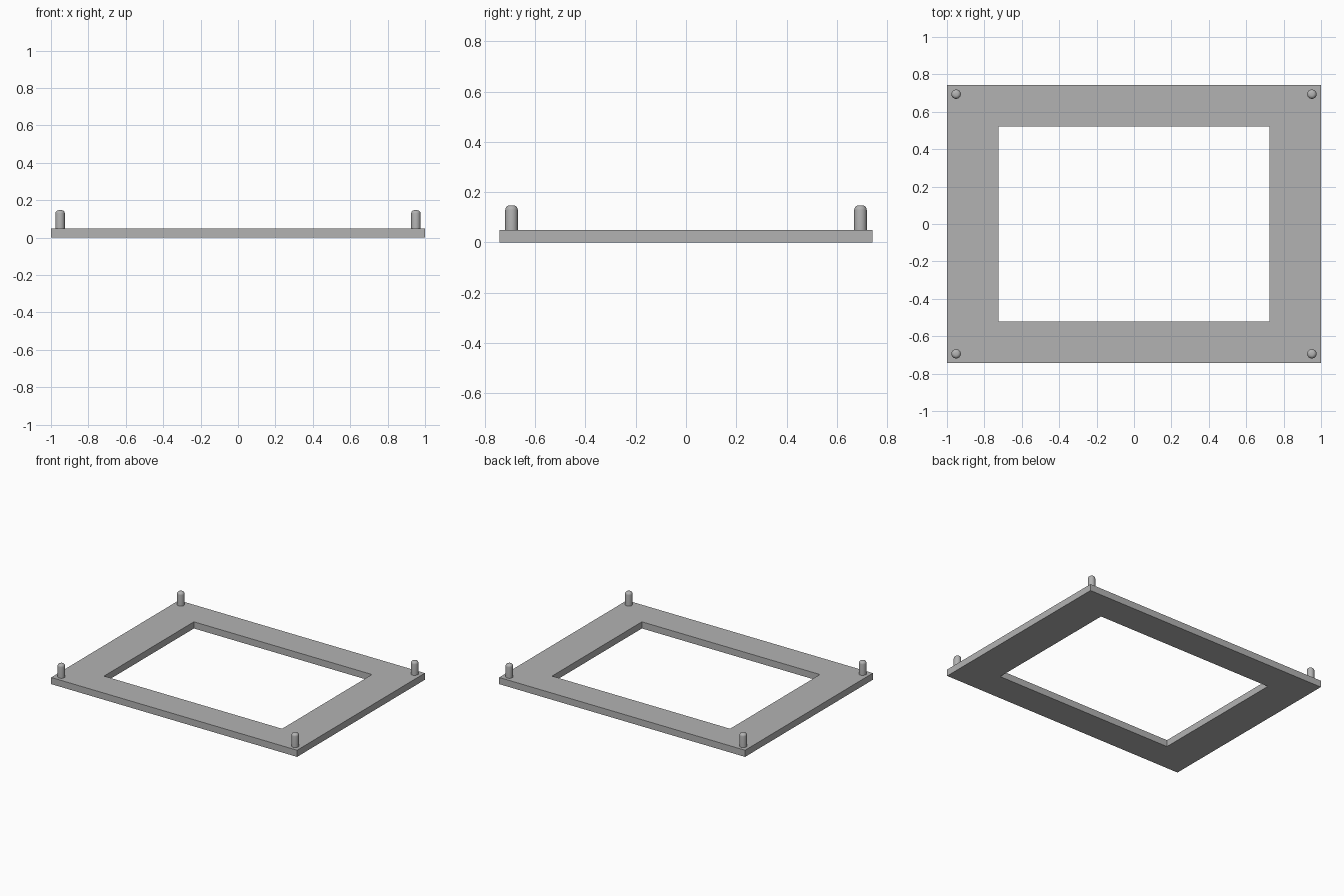
import bpy
import bmesh
import math
from mathutils import Matrix

cube = bpy.data.objects.get("Cube")
if cube:
    bpy.data.objects.remove(cube, do_unlink=True)

THICK = 0.049
PEG_TOP = 0.147
PEG_RADIUS = 0.025

grey = bpy.data.materials.new("plain grey")
grey.use_nodes = True
colour = (0.45, 0.45, 0.45, 1)
grey.diffuse_color = colour
grey.node_tree.nodes["Principled BSDF"].inputs["Base Color"].default_value = colour


def add_object(name, bm):
    bmesh.ops.recalc_face_normals(bm, faces=bm.faces)
    mesh = bpy.data.meshes.new(name)
    bm.to_mesh(mesh)
    bm.free()
    mesh.materials.append(grey)
    obj = bpy.data.objects.new(name, mesh)
    bpy.context.collection.objects.link(obj)
    return obj


def rectangle(bm, half_x, half_y):
    corners = ((-1, -1), (1, -1), (1, 1), (-1, 1))
    return [bm.verts.new((sx * half_x, sy * half_y, 0)) for sx, sy in corners]


# Flat rectangular frame with an open middle
bm = bmesh.new()
outer = rectangle(bm, 1.0, 0.742)
inner = rectangle(bm, 0.724, 0.522)
for i in range(4):
    j = (i + 1) % 4
    bm.faces.new((outer[i], outer[j], inner[j], inner[i]))
result = bmesh.ops.extrude_face_region(bm, geom=bm.faces[:], use_keep_orig=True)
top = [g for g in result["geom"] if isinstance(g, bmesh.types.BMVert)]
bmesh.ops.translate(bm, verts=top, vec=(0, 0, THICK))
add_object("frame_plate", bm)

# Locating pegs with rounded tops, one on each corner
for y_name, sy in (("front", -1), ("back", 1)):
    for x_name, sx in (("right", -1), ("left", 1)):
        bm = bmesh.new()
        bottom = THICK - 0.01
        bmesh.ops.create_cone(
            bm, cap_ends=True, segments=32,
            radius1=PEG_RADIUS, radius2=PEG_RADIUS, depth=PEG_TOP - bottom,
            matrix=Matrix.Translation((0, 0, (PEG_TOP + bottom) / 2)))
        rim = [e for e in bm.edges if all(v.co.z > PEG_TOP - 0.001 for v in e.verts)]
        bmesh.ops.bevel(bm, geom=rim, offset=0.018, segments=5,
                        profile=0.5, affect='EDGES')
        peg = add_object(f"{y_name}_{x_name}_peg", bm)
        peg.location = (sx * 0.951, sy * 0.694, 0)
        bpy.ops.object.select_all(action='DESELECT')
        peg.select_set(True)
        bpy.context.view_layer.objects.active = peg
        bpy.ops.object.shade_smooth_by_angle(angle=math.radians(40))
